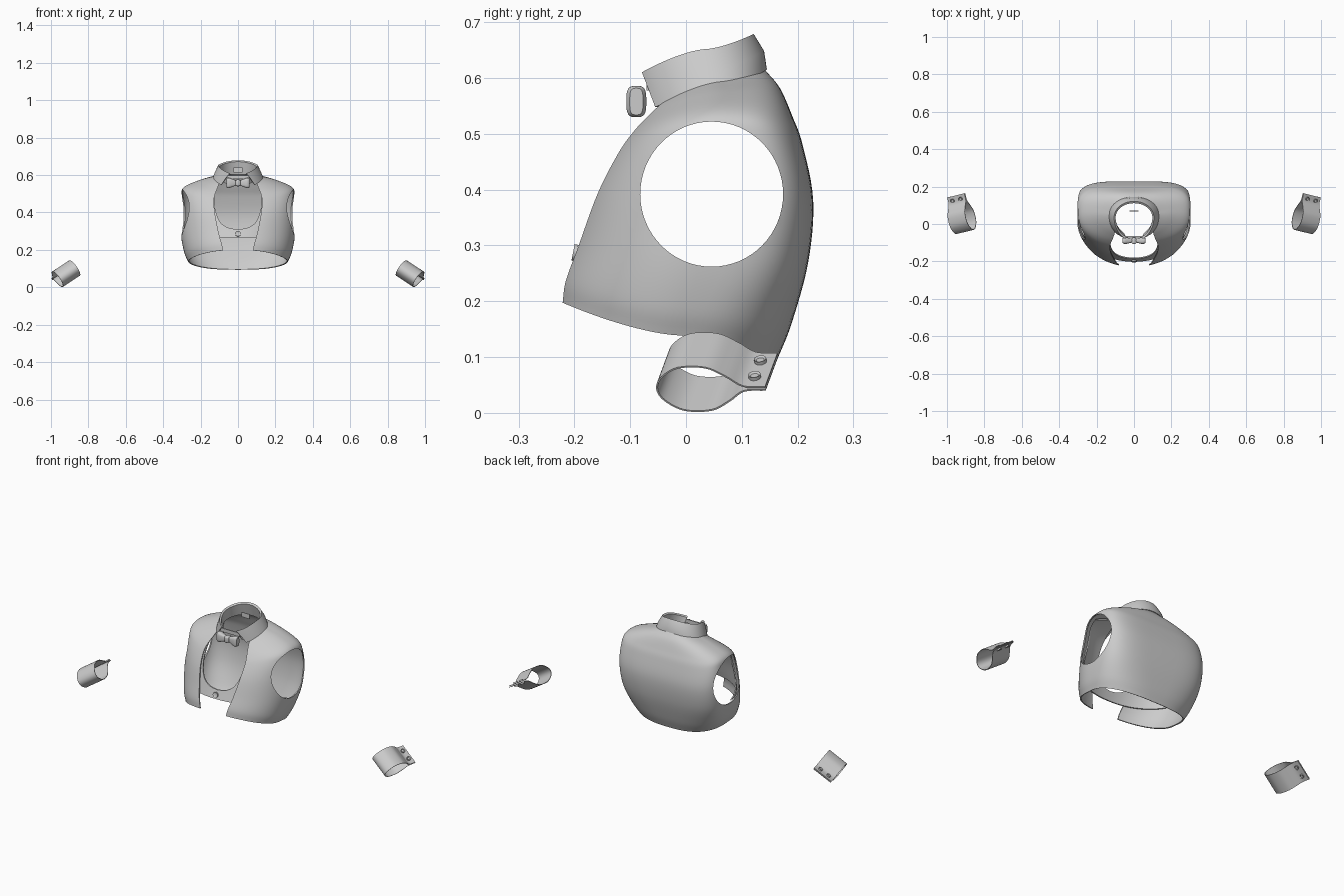
import bpy, bmesh, math
from mathutils import Vector, Matrix

if "Cube" in bpy.data.objects:
    bpy.data.objects.remove(bpy.data.objects["Cube"], do_unlink=True)

cloth = bpy.data.materials.new("light grey cloth")
cloth.use_nodes = True
cloth.diffuse_color = (0.6, 0.6, 0.6, 1)
cloth.node_tree.nodes["Principled BSDF"].inputs["Base Color"].default_value = (0.6, 0.6, 0.6, 1)


def make(name, bm):
    bmesh.ops.recalc_face_normals(bm, faces=bm.faces)
    mesh = bpy.data.meshes.new(name)
    bm.to_mesh(mesh)
    bm.free()
    mesh.materials.append(cloth)
    obj = bpy.data.objects.new(name, mesh)
    bpy.context.collection.objects.link(obj)
    return obj


def activate(obj):
    bpy.ops.object.select_all(action='DESELECT')
    obj.select_set(True)
    bpy.context.view_layer.objects.active = obj


def smooth(obj, angle=35):
    activate(obj)
    bpy.ops.object.shade_smooth_by_angle(angle=math.radians(angle))
    return obj


def modify(obj, kind, **settings):
    activate(obj)
    mod = obj.modifiers.new(kind, kind)
    for key, value in settings.items():
        setattr(mod, key, value)
    bpy.ops.object.modifier_apply(modifier=mod.name)


def spline(points, steps):
    """Smooth curve through tuples of any length."""
    pts = [Vector(p) for p in points]
    pts = [2 * pts[0] - pts[1]] + pts + [2 * pts[-1] - pts[-2]]
    out = []
    for a, b, c, d in zip(pts, pts[1:], pts[2:], pts[3:]):
        for i in range(steps):
            t = i / steps
            out.append(0.5 * (2 * b + (c - a) * t + (2 * a - 5 * b + 4 * c - d) * t * t
                              + (3 * b - a - 3 * c + d) * t ** 3))
    return out + [pts[-2]]


def loft(name, rows, closed=False, caps=False):
    bm = bmesh.new()
    grid = [[bm.verts.new(p) for p in row] for row in rows]
    n = len(grid[0])
    for lo, hi in zip(grid, grid[1:]):
        for i in range(n if closed else n - 1):
            j = (i + 1) % n
            bm.faces.new((lo[i], lo[j], hi[j], hi[i]))
    if caps:
        bm.faces.new(grid[0])
        bm.faces.new(grid[-1])
    return make(name, bm)


def ring(level, angles):
    """Rounded section: half width, front/back y, front/side/back z, squareness."""
    w, yf, yb, zf, zs, zb, nf, nb = level
    yc = (yf + yb) / 2 + 0.02
    row = []
    for a in angles:
        s, c = math.sin(a), math.cos(a)
        y_end, z_end, n = (yf, zf, nf) if c > 0 else (yb, zb, nb)
        k = abs(c) ** (2 / n)
        x = math.copysign(abs(s) ** (2 / n), s) * w
        row.append((x, yc + (y_end - yc) * k, zs + (z_end - zs) * k ** 1.5))
    return row


def prism(half, y0, y1):
    """Cutter from half an outline in x and z, mirrored."""
    outline = half + [(-x, z) for x, z in reversed(half) if x > 0]
    bm = bmesh.new()
    face = bm.faces.new([bm.verts.new((x, y0, z)) for x, z in outline])
    new = bmesh.ops.extrude_face_region(bm, geom=[face])["geom"]
    bmesh.ops.translate(bm, vec=(0, y1 - y0, 0),
                        verts=[v for v in new if isinstance(v, bmesh.types.BMVert)])
    return make("cutter", bm)


def cut(obj, cutter):
    modify(obj, 'BOOLEAN', operation='DIFFERENCE', solver='EXACT', object=cutter)
    bpy.data.objects.remove(cutter, do_unlink=True)


def armholes():
    bm = bmesh.new()
    bmesh.ops.create_cone(bm, cap_ends=True, segments=64, radius1=1, radius2=1, depth=2)
    bmesh.ops.rotate(bm, verts=bm.verts, matrix=Matrix.Rotation(math.pi / 2, 3, 'Y'))
    bmesh.ops.scale(bm, verts=bm.verts, vec=(1, 0.128, 0.13))
    bmesh.ops.translate(bm, verts=bm.verts, vec=(0, 0.046, 0.392))
    return make("cutter", bm)


# Vest body sections, hem to neck
BODY = [(.265, -.225, .160, .200, .140, .095, 2.2, 2.6),
        (.285, -.220, .186, .240, .190, .160, 2.2, 3.0),
        (.302, -.200, .216, .300, .280, .270, 2.2, 3.8),
        (.306, -.168, .225, .390, .400, .380, 2.3, 4.2),
        (.302, -.130, .206, .460, .490, .480, 2.4, 4.0),
        (.285, -.100, .188, .500, .535, .530, 2.4, 3.4),
        (.205, -.075, .166, .530, .570, .580, 2.2, 2.6),
        (.125, -.060, .140, .550, .592, .612, 2.0, 2.0)]


def shell(name, inset):
    angles = [2 * math.pi * i / 96 for i in range(96)]
    levels = [(w - inset, yf + inset, yb - inset, zf, zs - inset, zb, nf, nb)
              for w, yf, yb, zf, zs, zb, nf, nb in BODY]
    obj = loft(name, [ring(v, angles) for v in spline(levels, 6)], closed=True)
    modify(obj, 'SOLIDIFY', thickness=0.006, offset=0)
    cut(obj, armholes())
    return obj


# Open-fronted jacket
jacket = shell("jacket", 0)
edge = spline([(.075, .1), (.08, .2), (.103, .29), (.124, .4), (.127, .48), (.1, .56), (.09, .65)], 5)
cut(jacket, prism([tuple(p) for p in edge], -.4, 0))
smooth(jacket)

# Inner waistcoat front with a scooped neckline
inner = shell("inner_front", 0.014)
scoop = spline([(.12, .7), (.126, .48), (.117, .4), (.092, .345), (.05, .318), (0, .31)], 5)
cut(inner, prism([tuple(p) for p in scoop], -.4, 0))
cut(inner, prism([(.5, -.1), (.5, .265)], -.5, .5))
cut(inner, prism([(.5, -.1), (.5, .9)], .03, .5))
smooth(inner)

# Folded collar, open at the front
FOLD = [(.137, -.085, .143, .535, .575, .615, 2, 2, 40),
        (.123, -.087, .138, .575, .612, .648, 2, 2, 32),
        (.106, -.090, .121, .602, .650, .677, 2, 2, 25),
        (.100, -.082, .113, .598, .645, .671, 2, 2, 25),
        (.106, -.066, .130, .545, .585, .605, 2, 2, 32)]
rows = []
for *level, gap in FOLD:
    g = math.radians(gap)
    rows.append(ring(level, [g + (2 * math.pi - 2 * g) * i / 64 for i in range(65)]))
collar = loft("collar", rows)
modify(collar, 'SOLIDIFY', thickness=0.004, offset=0)
smooth(collar, 50)


def block(name, center, size, bevel):
    bm = bmesh.new()
    bmesh.ops.create_cube(bm, size=1)
    bmesh.ops.scale(bm, verts=bm.verts, vec=size)
    bmesh.ops.translate(bm, verts=bm.verts, vec=center)
    obj = make(name, bm)
    if bevel:
        modify(obj, 'BEVEL', width=bevel, segments=3)
    return smooth(obj)


# Bow tie, neck strap and inside tab
block("bow_knot", (0, -.09, .558), (.026, .034, .036), .008)
block("neck_strap", (0, -.068, .588), (.12, .006, .02), 0)
block("inside_tab", (0, .07, .628), (.05, .004, .026), 0)
for side, word in ((1, "left"), (-1, "right")):
    rows = []
    for x, depth, height in spline([(.008, .009, .013), (.03, .015, .021),
                                    (.05, .018, .028), (.062, .012, .024)], 3):
        rows.append([(side * x, -.089 + depth * math.copysign(abs(math.cos(a)) ** .6, math.cos(a)),
                      .558 + height * math.copysign(abs(math.sin(a)) ** .6, math.sin(a)))
                     for a in (2 * math.pi * i / 24 for i in range(24))])
    smooth(loft(word + "_bow_wing", rows, closed=True, caps=True))


def button(name, center, axis, radius):
    bm = bmesh.new()
    # Disc with a raised rim and a sunken middle
    bmesh.ops.create_cone(bm, cap_ends=True, segments=20, radius1=radius, radius2=radius, depth=.007)
    top = [f for f in bm.faces if f.normal.z > .9]
    bmesh.ops.inset_region(bm, faces=top, thickness=radius * .35)
    bmesh.ops.translate(bm, verts=top[0].verts, vec=(0, 0, -.003))
    spin = Vector(axis).to_track_quat('Z', 'Y').to_matrix()
    bmesh.ops.rotate(bm, verts=bm.verts, matrix=spin)
    bmesh.ops.translate(bm, verts=bm.verts, vec=center)
    smooth(make(name, bm))


button("waistcoat_button", (0, -.199, .287), (0, -1, .2), .015)

# Wrist cuffs: pinched loops ending in a buttoned flap
half = [(.125, .003), (.085, .005), (.055, .026), (.02, .045), (-.03, .045), (-.064, .024), (-.075, 0)]
section = spline(half + [(u, -v) for u, v in reversed(half[:-1])], 5)
for side, word in ((1, "left"), (-1, "right")):
    along = Vector((side * .82, -.2, -.54)).normalized()
    across = Vector((side * .25, .97, 0))
    across = (across - along * across.dot(along)).normalized()
    up = along.cross(across)
    if up.z < 0:
        up = -up
    center = Vector((side * .921, .032, .073))
    rows = [[center + along * t + across * p.x + up * p.y for p in section]
            for t in (-.056, 0, .056)]
    cuff = loft(word + "_cuff", rows)
    modify(cuff, 'SOLIDIFY', thickness=0.003, offset=0)
    smooth(cuff)
    for i, t in enumerate((-.026, .026)):
        for face in (1, -1):
            button(f"{word}_cuff_button_{i}_{'top' if face > 0 else 'under'}",
                   center + along * t + across * .1 + up * face * .008, up * face, .011)
